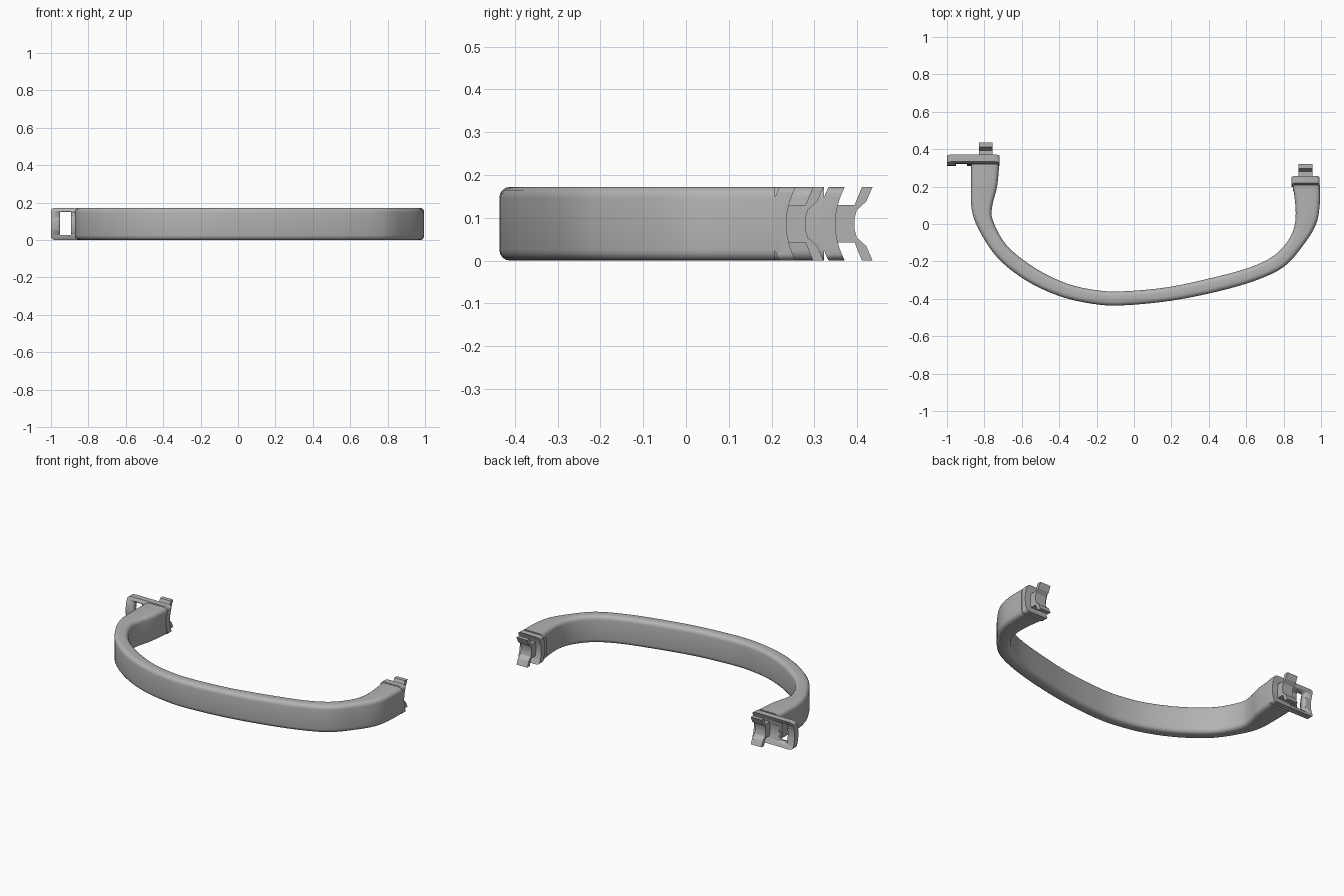
import bpy, bmesh, math
from mathutils import Vector, geometry

if "Cube" in bpy.data.objects:
    bpy.data.objects.remove(bpy.data.objects["Cube"])

H = 0.172
MID = H / 2

grey = bpy.data.materials.new("plain grey")
grey.use_nodes = True
grey.diffuse_color = (0.45, 0.45, 0.45, 1)
grey.node_tree.nodes["Principled BSDF"].inputs["Base Color"].default_value = (0.45, 0.45, 0.45, 1)


def finish(name, bm, angle=35):
    bmesh.ops.recalc_face_normals(bm, faces=bm.faces[:])
    me = bpy.data.meshes.new(name)
    bm.to_mesh(me)
    bm.free()
    me.materials.append(grey)
    ob = bpy.data.objects.new(name, me)
    bpy.context.collection.objects.link(ob)
    bpy.ops.object.select_all(action='DESELECT')
    ob.select_set(True)
    bpy.context.view_layer.objects.active = ob
    bpy.ops.object.shade_smooth_by_angle(angle=math.radians(angle))
    return ob


def prism(profile, x0, x1):
    """Extrude a y-z profile along x."""
    bm = bmesh.new()
    face = bm.faces.new([bm.verts.new((x0, y, z)) for y, z in profile])
    res = bmesh.ops.extrude_face_region(bm, geom=[face])
    verts = [v for v in res["geom"] if isinstance(v, bmesh.types.BMVert)]
    bmesh.ops.translate(bm, verts=verts, vec=(x1 - x0, 0, 0))
    return bm


def box(y0, y1, z0, z1):
    return [(y0, z0), (y1, z0), (y1, z1), (y0, z1)]


def smooth_path(points, steps=4):
    """Smooth curve through the given points."""
    p = [Vector(q) for q in points]
    p = [2 * p[0] - p[1]] + p + [2 * p[-1] - p[-2]]
    path = []
    for a, b, c, d in zip(p, p[1:], p[2:], p[3:]):
        path += geometry.interpolate_bezier(b, b + (c - a) / 6, c - (d - b) / 6, c, steps + 1)[:-1]
    return path + [p[-2]]


# Curved grip: rounded cross-sections lofted between outer and inner outlines
outer = [(-.87, .322), (-.872, .2), (-.868, .08), (-.83, -.03), (-.73, -.18), (-.58, -.3),
         (-.4, -.385), (-.22, -.427), (-.06, -.435), (.2, -.41), (.45, -.36), (.65, -.302),
         (.8, -.23), (.9, -.12), (.97, -.01), (.992, .09), (.995, .208)]
inner = [(-.72, .322), (-.732, .2), (-.757, .1), (-.755, .02), (-.68, -.115), (-.53, -.235),
         (-.36, -.318), (-.2, -.354), (-.06, -.36), (.18, -.338), (.42, -.287), (.62, -.232),
         (.75, -.168), (.83, -.08), (.862, .01), (.862, .11), (.848, .208)]
bm = bmesh.new()
R = 0.025
rings = []
for o, i in zip(smooth_path(outer), smooth_path(inner)):
    o, i = Vector(o), Vector(i)
    width = (o - i).length
    across = (o - i).normalized()
    ring = []
    for k, (s, t) in enumerate([(1, 1), (0, 1), (0, 0), (1, 0)]):
        cu = width - R if s else R
        cz = H - R if t else R
        for j in range(5):
            a = math.pi / 2 * (k + j / 4)
            pos = i + across * (cu + R * math.cos(a))
            ring.append(bm.verts.new((pos.x, pos.y, cz + R * math.sin(a))))
    rings.append(ring)
for a, b in zip(rings, rings[1:]):
    for j in range(len(a)):
        n = (j + 1) % len(a)
        bm.faces.new((a[j], a[n], b[n], b[j]))
bm.faces.new(rings[0])
bm.faces.new(rings[-1])
finish("grip", bm, 40)


def bowed(z, edge_y):
    """Concave arc that lies deepest at mid height."""
    return edge_y - 0.022 * (1 - ((z - MID) / MID) ** 2)


def end_fitting(side, shift, x0, x1, corner, clip_x):
    # Narrow core that leaves a groove between grip and plate
    cx0, cx1 = (-.864, -.726) if side == "right" else (x0 + .006, x1 - .006)
    finish(side + "_core", prism(box(.29 + shift, .335 + shift, .03, H - .03), cx0, cx1))

    # Bowed plate with rounded corners
    zs = [H * k / 12 for k in range(13)]
    profile = [(bowed(z, .333) + shift, z) for z in zs]
    profile += [(bowed(z, .371) + shift, z) for z in reversed(zs)]
    bm = prism(profile, x0, x1)
    edges = [e for e in bm.edges
             if abs(e.verts[0].co.x - e.verts[1].co.x) < 1e-5
             and abs(e.verts[0].co.z - e.verts[1].co.z) < 1e-5]
    bmesh.ops.bevel(bm, geom=edges, offset=corner, segments=4, profile=0.5, affect='EDGES')
    plate = finish(side + "_plate", bm)

    # Flared snap clip on a short neck
    half = [(.335, .13), (.394, .13), (.411, H), (.436, H), (.421, .138), (.399, .118), (.394, .1)]
    clip = half + [(y, H - z) for y, z in reversed(half)]
    finish(side + "_clip", prism([(y + shift, z) for y, z in clip], clip_x - .037, clip_x + .037), 20)
    return plate


plate = end_fitting("right", 0, -1, -.718, .025, -.793)
end_fitting("left", -.1145, .843, .992, .02, .917)


def cut(target, bm):
    cutter = finish("cutter", bm)
    cutter.hide_render = True
    mod = target.modifiers.new("opening", 'BOOLEAN')
    mod.operation = 'DIFFERENCE'
    mod.solver = 'EXACT'
    mod.object = cutter
    bpy.context.view_layer.objects.active = target
    bpy.ops.object.modifier_apply(modifier=mod.name)
    bpy.data.objects.remove(cutter)


# Keyhole opening in the overhanging plate
cut(plate, prism(box(.25, .45, .026, .15), -.953, -.893))
bm = bmesh.new()
bmesh.ops.create_cone(bm, cap_ends=True, segments=24, radius1=.045, radius2=.045, depth=.2)
for v in bm.verts:
    v.co = Vector((v.co.x - .923, v.co.z + .35, v.co.y + .088))
cut(plate, bm)
